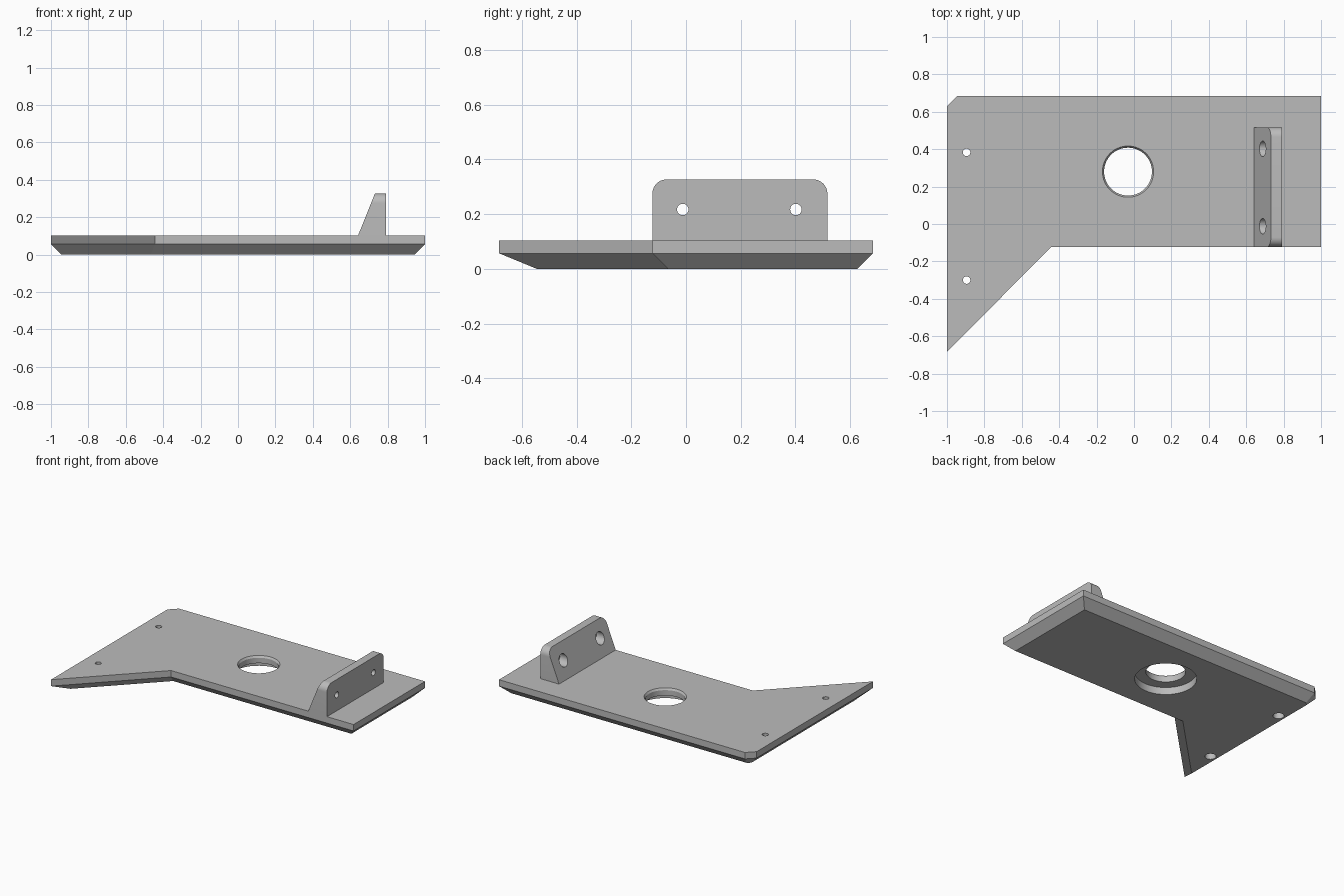
import bpy, bmesh, math
from mathutils import Matrix, Vector

if "Cube" in bpy.data.objects:
    bpy.data.objects.remove(bpy.data.objects["Cube"])

grey = bpy.data.materials.new("plain grey")
grey.use_nodes = True
grey.diffuse_color = (0.5, 0.5, 0.5, 1)
grey.node_tree.nodes["Principled BSDF"].inputs["Base Color"].default_value = (0.5, 0.5, 0.5, 1)


def loft(bm, rings):
    """Closed solid through rings of equal point count."""
    loops = [[bm.verts.new(p) for p in ring] for ring in rings]
    for a, b in zip(loops, loops[1:]):
        for i in range(len(a)):
            j = (i + 1) % len(a)
            bm.faces.new((a[i], a[j], b[j], b[i]))
    bm.faces.new(loops[0][::-1])
    bm.faces.new(loops[-1])


def finish(bm, name):
    bmesh.ops.recalc_face_normals(bm, faces=bm.faces)
    mesh = bpy.data.meshes.new(name)
    bm.to_mesh(mesh)
    bm.free()
    mesh.materials.append(grey)
    ob = bpy.data.objects.new(name, mesh)
    bpy.context.collection.objects.link(ob)
    return ob


def add_hole(bm, profile, matrix, sides):
    """Stepped round cutter; profile holds (radius, distance along the axis)."""
    turn = [2 * math.pi * i / sides for i in range(sides)]
    loft(bm, [[matrix @ Vector((r * math.cos(t), r * math.sin(t), h)) for t in turn]
              for r, h in profile])


def cut(ob, cutter):
    cutter.hide_render = True
    mod = ob.modifiers.new("holes", 'BOOLEAN')
    mod.operation, mod.solver, mod.object = 'DIFFERENCE', 'EXACT', cutter
    bpy.ops.object.select_all(action='DESELECT')
    bpy.context.view_layer.objects.active = ob
    ob.select_set(True)
    bpy.ops.object.modifier_apply(modifier=mod.name)
    bpy.data.objects.remove(cutter)
    bpy.ops.object.shade_smooth_by_angle(angle=math.radians(30))


def inset(points, d):
    """Mitred inward offset of a counter-clockwise outline."""
    out = []
    for i, p in enumerate(points):
        e1 = (p - points[i - 1]).normalized()
        e2 = (points[(i + 1) % len(points)] - p).normalized()
        n1, n2 = Vector((-e1.y, e1.x)), Vector((-e2.y, e2.x))
        out.append(p + (n1 + n2) * d / (1 + n1.dot(n2)))
    return out


# Base plate with a bevelled underside
TOP, BEVEL = 0.103, 0.057
outline = [Vector(p) for p in ((-1, -0.684), (-0.443, -0.123), (1, -0.123),
                               (1, 0.684), (-0.945, 0.684), (-1, 0.63))]
bm = bmesh.new()
loft(bm, [[(p.x, p.y, z) for p in ring]
          for ring, z in ((inset(outline, BEVEL), 0), (outline, BEVEL), (outline, TOP))])
plate = finish(bm, "base_plate")

# Large stepped opening and two counterbored screw holes in the plate
bm = bmesh.new()
add_hole(bm, [(0.2, -0.05), (0.2, 0.052), (0.128, 0.052), (0.128, 0.09),
              (0.137, TOP), (0.137, 0.2)], Matrix.Translation((-0.032, 0.28, 0)), 64)
for y in (-0.3, 0.383):
    add_hole(bm, [(0.036, -0.05), (0.036, 0.052), (0.02, 0.052), (0.02, 0.2)],
             Matrix.Translation((-0.895, y, 0)), 32)
cut(plate, finish(bm, "plate_cutter"))

# Upright bracket: rounded top corners, sloping inner face
Y0, Y1, HEIGHT, R = -0.123, 0.517, 0.327, 0.052
side = [(Y0, TOP), (Y1, TOP)]
for cy, start in ((Y1 - R, 0), (Y0 + R, 90)):
    for i in range(11):
        a = math.radians(start + 9 * i)
        side.append((cy + R * math.cos(a), HEIGHT - R + R * math.sin(a)))
slope = 0.09 / (HEIGHT - TOP)
bm = bmesh.new()
loft(bm, [[(0.642 + (z - TOP) * slope, y, z) for y, z in side],
          [(0.79, y, z) for y, z in side]])
bracket = finish(bm, "upright_bracket")

# Counterbored holes through the bracket
bm = bmesh.new()
for y in (-0.012, 0.402):
    add_hole(bm, [(0.042, 0.55), (0.042, 0.745), (0.021, 0.745), (0.021, 0.9)],
             Matrix.Translation((0, y, 0.217)) @ Matrix.Rotation(math.pi / 2, 4, 'Y'), 32)
cut(bracket, finish(bm, "bracket_cutter"))
